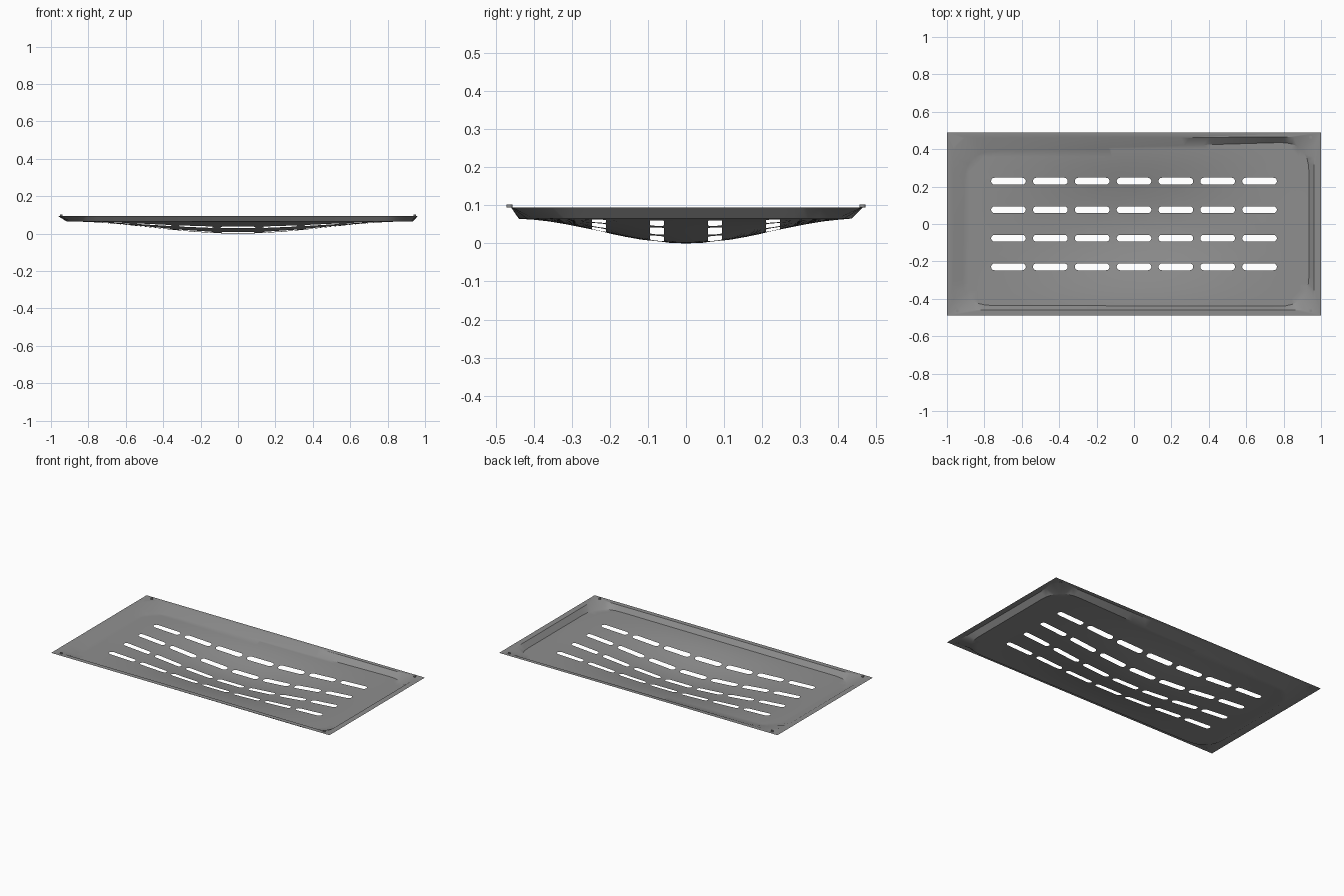
import bpy, bmesh, math
from mathutils import Vector
from mathutils.geometry import delaunay_2d_cdt

if "Cube" in bpy.data.objects:
    bpy.data.objects.remove(bpy.data.objects["Cube"])

RIM_Z, FLOOR_Z = 0.095, 0.065

steel = bpy.data.materials.new("grey steel")
steel.diffuse_color = (0.27, 0.27, 0.27, 1)
steel.use_nodes = True
steel.node_tree.nodes["Principled BSDF"].inputs["Base Color"].default_value = steel.diffuse_color


def rounded_quad(corners, r, seg=8, step=0.05):
    """Counter-clockwise outline of a four-cornered shape with rounded corners."""
    pts = []
    for i in range(4):
        c = Vector(corners[i])
        prev, nxt = Vector(corners[i - 1]), Vector(corners[(i + 1) % 4])
        a = c + (prev - c).normalized() * r
        b = c + (nxt - c).normalized() * r
        for k in range(seg + 1):
            t = k / seg
            pts.append(a * (1 - t) ** 2 + c * 2 * t * (1 - t) + b * t * t)
        end = nxt + (c - nxt).normalized() * r
        n = max(1, round((end - b).length / step))
        pts += [b.lerp(end, k / n) for k in range(1, n)]
    return pts


def slot_outline(cx, cy, length=0.186, r=0.0185, seg=6):
    pts = []
    for side in (1, -1):
        for k in range(seg + 1):
            a = -math.pi / 2 + math.pi * k / seg
            pts.append(Vector((cx + side * (length / 2 - r + r * math.cos(a)),
                               cy + side * r * math.sin(a))))
    return pts


def inside(p, poly):
    hit = False
    for i, b in enumerate(poly):
        a = poly[i - 1]
        if (a.y > p.y) != (b.y > p.y):
            if p.x < a.x + (p.y - a.y) * (b.x - a.x) / (b.y - a.y):
                hit = not hit
    return hit


def dish_z(p):
    gx = math.cos(math.pi / 2 * min(1, abs(p.x) / 0.93)) ** 2
    gy = math.cos(math.pi / 2 * min(1, abs(p.y) / 0.46)) ** 2
    return FLOOR_Z * (1 - gx * gy)


# outlines: flat rim, top of the pressed wall, edge of the dished floor, slots
rim = [Vector(c) for c in ((-1, -0.49), (1, -0.49), (1, 0.49), (-1, 0.49))]
wall = rounded_quad([(-0.965, -0.46), (0.963, -0.46), (0.963, 0.465), (-0.965, 0.46)], 0.06)
floor = rounded_quad([(-0.92, -0.435), (0.935, -0.44), (0.935, 0.44), (-0.905, 0.385)], 0.16)
slots = [slot_outline((i - 3) * 0.2237, y)
         for i in range(7) for y in (-0.229, -0.076, 0.076, 0.229)]

pts, heights, edges = [], [], []
for loop in [rim, wall, floor] + slots:
    base, n = len(pts), len(loop)
    pts += loop
    heights += [RIM_Z if loop is rim or loop is wall else dish_z(p) for p in loop]
    edges += [(base + k, base + (k + 1) % n) for k in range(n)]
for i in range(-23, 24):
    for j in range(-11, 12):
        p = Vector((i * 0.04, j * 0.04))
        if inside(p * 1.02, floor):
            pts.append(p)
            heights.append(dish_z(p))

# sheet: triangulate in plan, lift to the dish, leave the slots open
co, _, tris, orig, _, _ = delaunay_2d_cdt(pts, edges, [], 0, 1e-5)
bm = bmesh.new()
verts = [bm.verts.new((c.x, c.y, heights[o[0]] if o else dish_z(c))) for c, o in zip(co, orig)]
for t in tris:
    mid = sum((co[k] for k in t), Vector((0, 0))) / len(t)
    if not any(inside(mid, s) for s in slots):
        bm.faces.new([verts[k] for k in t])
bmesh.ops.delete(bm, geom=[v for v in bm.verts if not v.link_faces], context='VERTS')
for f in bm.faces:
    f.normal_update()
    if f.normal.z < 0:
        f.normal_flip()
me = bpy.data.meshes.new("slotted_panel")
bm.to_mesh(me)
bm.free()
panel = bpy.data.objects.new("slotted_panel", me)
bpy.context.collection.objects.link(panel)
me.materials.append(steel)
bpy.context.view_layer.objects.active = panel
panel.select_set(True)
bpy.ops.object.shade_smooth_by_angle(angle=math.radians(35))

# corner fasteners
for sx in (-1, 1):
    for sy in (-1, 1):
        bpy.ops.mesh.primitive_cylinder_add(vertices=12, radius=0.008, depth=0.008,
                                            location=(sx * 0.945, sy * 0.464, RIM_Z + 0.003))
        rivet = bpy.context.object
        rivet.name = "corner_rivet"
        rivet.data.materials.append(steel)
        bpy.ops.object.shade_smooth_by_angle(angle=math.radians(35))
